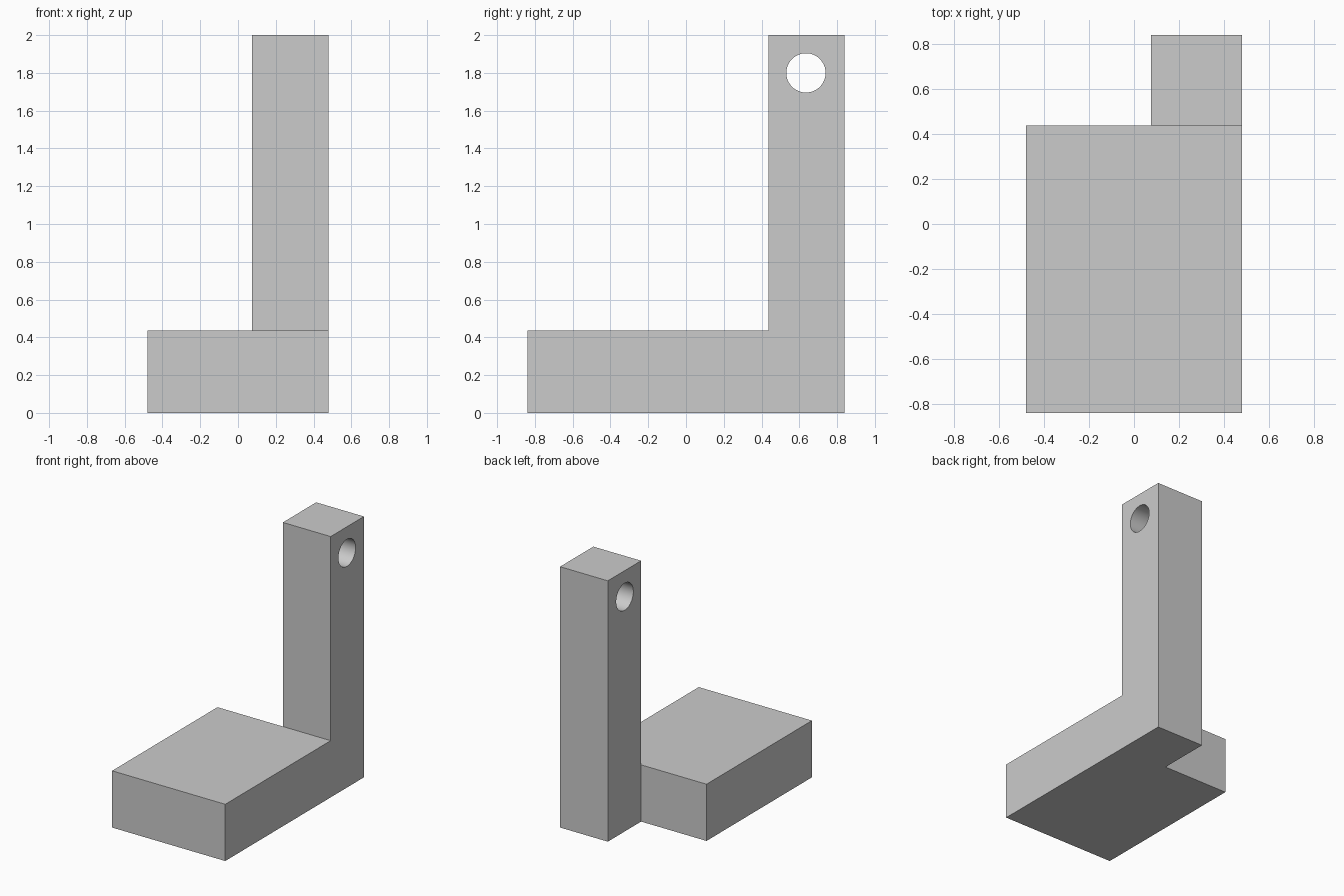
import bpy
import bmesh
from math import pi

default_cube = bpy.data.objects.get("Cube")
if default_cube:
    bpy.data.objects.remove(default_cube, do_unlink=True)

HALF_X, HALF_Y = 0.48, 0.84      # overall footprint
POST_X, POST_Y = 0.075, 0.437    # inner corner of the post
BASE_TOP, HEIGHT = 0.435, 2.0
HOLE_Y, HOLE_Z, HOLE_RADIUS = 0.635, 1.8, 0.104

grey = bpy.data.materials.new("plain grey")
grey.use_nodes = True
colour = (0.6, 0.6, 0.6, 1)
grey.diffuse_color = colour
grey.node_tree.nodes["Principled BSDF"].inputs["Base Color"].default_value = colour


def raise_faces(bm, faces, height):
    """Extrude faces upward and return the new top faces."""
    new = bmesh.ops.extrude_face_region(bm, geom=faces)["geom"]
    verts = [g for g in new if isinstance(g, bmesh.types.BMVert)]
    bmesh.ops.translate(bm, verts=verts, vec=(0, 0, height))
    return [g for g in new if isinstance(g, bmesh.types.BMFace)]


# Footprint: the slab and the post square share one edge
bm = bmesh.new()
inner = bm.verts.new((POST_X, POST_Y, 0))
side = bm.verts.new((HALF_X, POST_Y, 0))
slab = [bm.verts.new(p) for p in ((-HALF_X, POST_Y, 0), (-HALF_X, -HALF_Y, 0),
                                  (HALF_X, -HALF_Y, 0))]
post = [bm.verts.new(p) for p in ((HALF_X, HALF_Y, 0), (POST_X, HALF_Y, 0))]
footprint = [bm.faces.new([inner] + slab + [side]), bm.faces.new([inner, side] + post)]

# Raise the slab, then carry the post up to full height
tops = raise_faces(bm, footprint, BASE_TOP)
post_top = max(tops, key=lambda f: f.calc_center_median().y)
raise_faces(bm, [post_top], HEIGHT - BASE_TOP)
bmesh.ops.delete(bm, geom=[f for f in bm.faces if f is post_top], context="FACES_ONLY")
bmesh.ops.holes_fill(bm, edges=[e for e in bm.edges if e.is_boundary])
bmesh.ops.dissolve_limit(bm, angle_limit=0.01, verts=bm.verts[:], edges=bm.edges[:])
bmesh.ops.recalc_face_normals(bm, faces=bm.faces[:])

mesh = bpy.data.meshes.new("base_and_post")
bm.to_mesh(mesh)
bm.free()
mesh.materials.append(grey)
body = bpy.data.objects.new("base_and_post", mesh)
bpy.context.collection.objects.link(body)

# Round hole through the top of the post
bpy.ops.mesh.primitive_cylinder_add(
    vertices=64, radius=HOLE_RADIUS, depth=1,
    location=((POST_X + HALF_X) / 2, HOLE_Y, HOLE_Z), rotation=(0, pi / 2, 0))
cutter = bpy.context.object
cutter.name = "hole_cutter"
cutter.data.materials.append(grey)

bpy.ops.object.select_all(action="DESELECT")
body.select_set(True)
bpy.context.view_layer.objects.active = body
hole = body.modifiers.new("post_hole", "BOOLEAN")
hole.operation = "DIFFERENCE"
hole.solver = "EXACT"
hole.object = cutter
bpy.ops.object.modifier_apply(modifier=hole.name)
bpy.data.objects.remove(cutter, do_unlink=True)
bpy.ops.object.shade_smooth_by_angle(angle=pi / 6)
